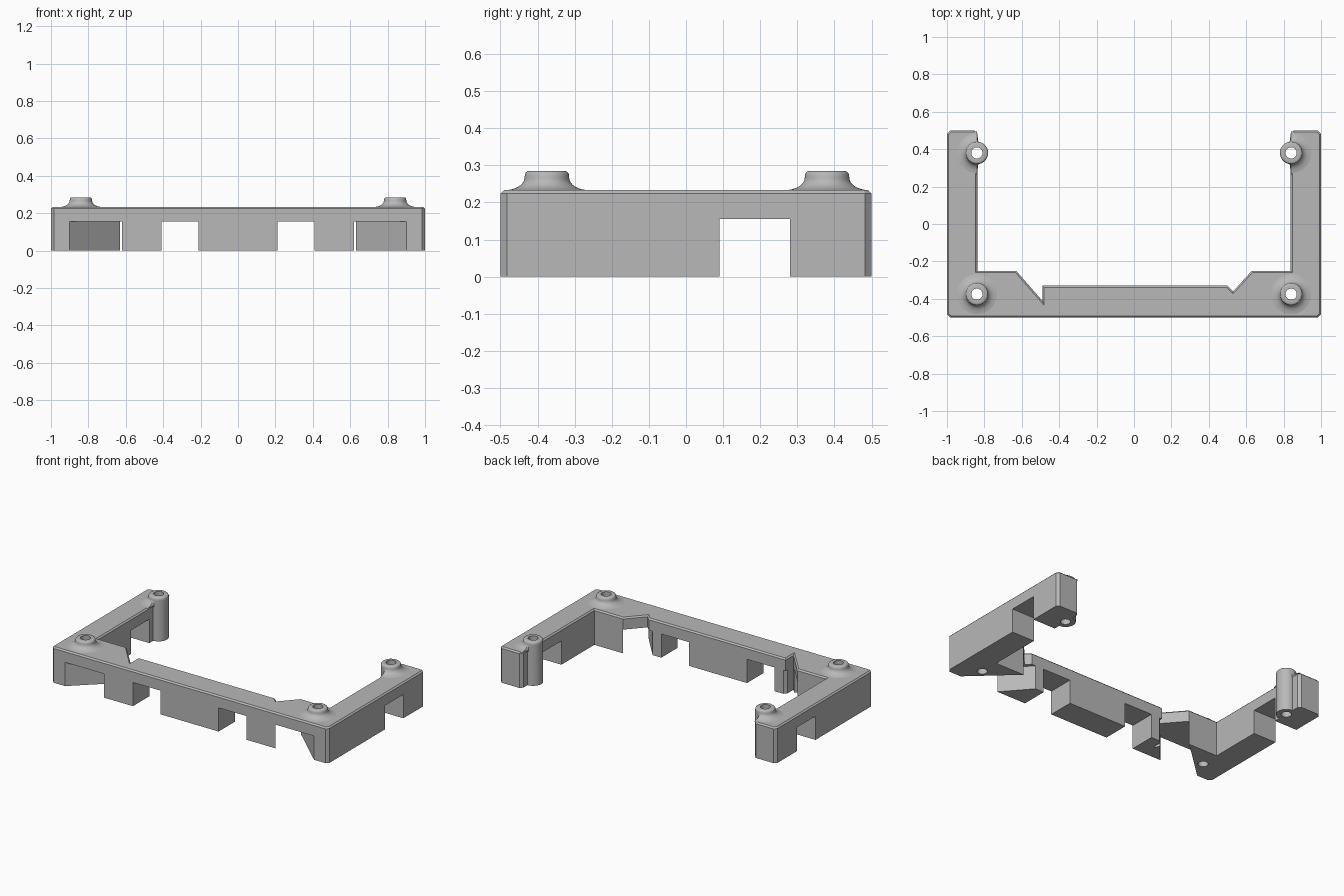
import bpy, bmesh, math

cube = bpy.data.objects.get("Cube")
if cube:
    bpy.data.objects.remove(cube, do_unlink=True)

TOP = 0.233
CUT = 0.155
BOSS_X, BACK_Y, FRONT_Y = 0.84, 0.38, -0.375
BORE = 0.03

grey = bpy.data.materials.new("plain grey")
grey.use_nodes = True
colour = (0.48, 0.48, 0.48, 1)
grey.diffuse_color = colour
grey.node_tree.nodes["Principled BSDF"].inputs["Base Color"].default_value = colour


def to_object(name, bm):
    bmesh.ops.recalc_face_normals(bm, faces=bm.faces)
    mesh = bpy.data.meshes.new(name)
    bm.to_mesh(mesh)
    bm.free()
    obj = bpy.data.objects.new(name, mesh)
    bpy.context.collection.objects.link(obj)
    mesh.materials.append(grey)
    return obj


def prism(points, z0, z1):
    bm = bmesh.new()
    face = bm.faces.new([bm.verts.new((x, y, z0)) for x, y in points])
    ext = bmesh.ops.extrude_face_region(bm, geom=[face])
    for v in ext["geom"]:
        if isinstance(v, bmesh.types.BMVert):
            v.co.z = z1
    bmesh.ops.recalc_face_normals(bm, faces=bm.faces)
    return bm


def rect(x0, x1, y0, y1):
    return [(x0, y0), (x1, y0), (x1, y1), (x0, y1)]


def activate(obj):
    bpy.ops.object.select_all(action='DESELECT')
    obj.select_set(True)
    bpy.context.view_layer.objects.active = obj


def cut(target, points, z0, z1):
    cutter = to_object("cutter", prism(points, z0, z1))
    cutter.hide_render = True
    mod = target.modifiers.new("cut", 'BOOLEAN')
    mod.operation = 'DIFFERENCE'
    mod.solver = 'EXACT'
    mod.object = cutter
    activate(target)
    bpy.ops.object.modifier_apply(modifier=mod.name)
    bpy.data.objects.remove(cutter, do_unlink=True)


# U-shaped frame with chamfered corners and rim
outline = [(-1, -0.5), (1, -0.5), (1, 0.5), (0.838, 0.5), (0.838, -0.25),
           (0.63, -0.25), (0.53, -0.36), (0.5, -0.33), (-0.49, -0.33),
           (-0.49, -0.41), (-0.63, -0.25), (-0.838, -0.25), (-0.838, 0.5), (-1, 0.5)]
bm = prism(outline, 0, TOP)
corners = [e for e in bm.edges
           if abs(e.verts[0].co.z - e.verts[1].co.z) > 0.1
           and abs(abs(e.verts[0].co.y) - 0.5) < 0.001 and abs(e.verts[0].co.x) > 0.8]
bmesh.ops.bevel(bm, geom=corners, offset=0.017, segments=1, affect='EDGES')
rim = [e for e in bm.edges if all(v.co.z > TOP - 0.001 for v in e.verts)]
bmesh.ops.bevel(bm, geom=rim, offset=0.009, segments=1, affect='EDGES')
frame = to_object("frame", bm)

# Openings and screw bores, the same on both sides
for s in (-1, 1):
    cut(frame, rect(s * 0.31 - 0.1, s * 0.31 + 0.1, -0.6, -0.2), -0.1, CUT)
    cut(frame, rect(s * 0.9 - 0.2, s * 0.9 + 0.2, 0.09, 0.28), -0.1, CUT)
    channel = [(0.954, -0.55), (0.522, -0.15), (0.36, -0.2), (0.663, -0.55)]
    cut(frame, [(s * x, y) for x, y in channel], -0.1, CUT)
    for y in (FRONT_Y, BACK_Y):
        ring = [(s * BOSS_X + BORE * math.cos(a), y + BORE * math.sin(a))
                for a in (math.tau * i / 48 for i in range(48))]
        cut(frame, ring, -0.1, TOP + 0.1)
activate(frame)
bpy.ops.object.shade_smooth_by_angle(angle=math.radians(25))


# Hollow screw boss with a flared foot; the flare stops at the inner wall if clipped
def boss(name, cx, cy, base, clipped):
    tube = 0.06
    profile = [(BORE, base), (tube, base), (tube, TOP - 0.012), (0.115, TOP - 0.002)]
    for i in range(1, 9):
        t = math.pi / 2 * i / 8
        profile.append((0.115 - 0.055 * math.sin(t), TOP + 0.034 * (1 - math.cos(t))))
    for i in range(1, 5):
        t = math.pi / 2 * i / 4
        profile.append((0.048 + 0.012 * math.cos(t), 0.271 + 0.014 * math.sin(t)))
    profile.append((BORE, 0.285))
    side = math.copysign(1, cx)
    bm = bmesh.new()
    rings = []
    for i in range(48):
        a = math.tau * i / 48
        inward = clipped and math.cos(a) * side < -0.01
        rings.append([bm.verts.new((cx + (min(r, tube) if inward else r) * math.cos(a),
                                    cy + (min(r, tube) if inward else r) * math.sin(a), z))
                      for r, z in profile])
    n = len(profile)
    for i, ring in enumerate(rings):
        nxt = rings[(i + 1) % len(rings)]
        for j in range(n):
            k = (j + 1) % n
            bm.faces.new((ring[j], nxt[j], nxt[k], ring[k]))
    obj = to_object(name, bm)
    activate(obj)
    bpy.ops.object.shade_smooth_by_angle(angle=math.radians(35))


for s, label in ((1, "left"), (-1, "right")):
    boss("front_boss_" + label, s * BOSS_X, FRONT_Y, 0.2, False)
    boss("back_boss_" + label, s * BOSS_X, BACK_Y, 0, True)
